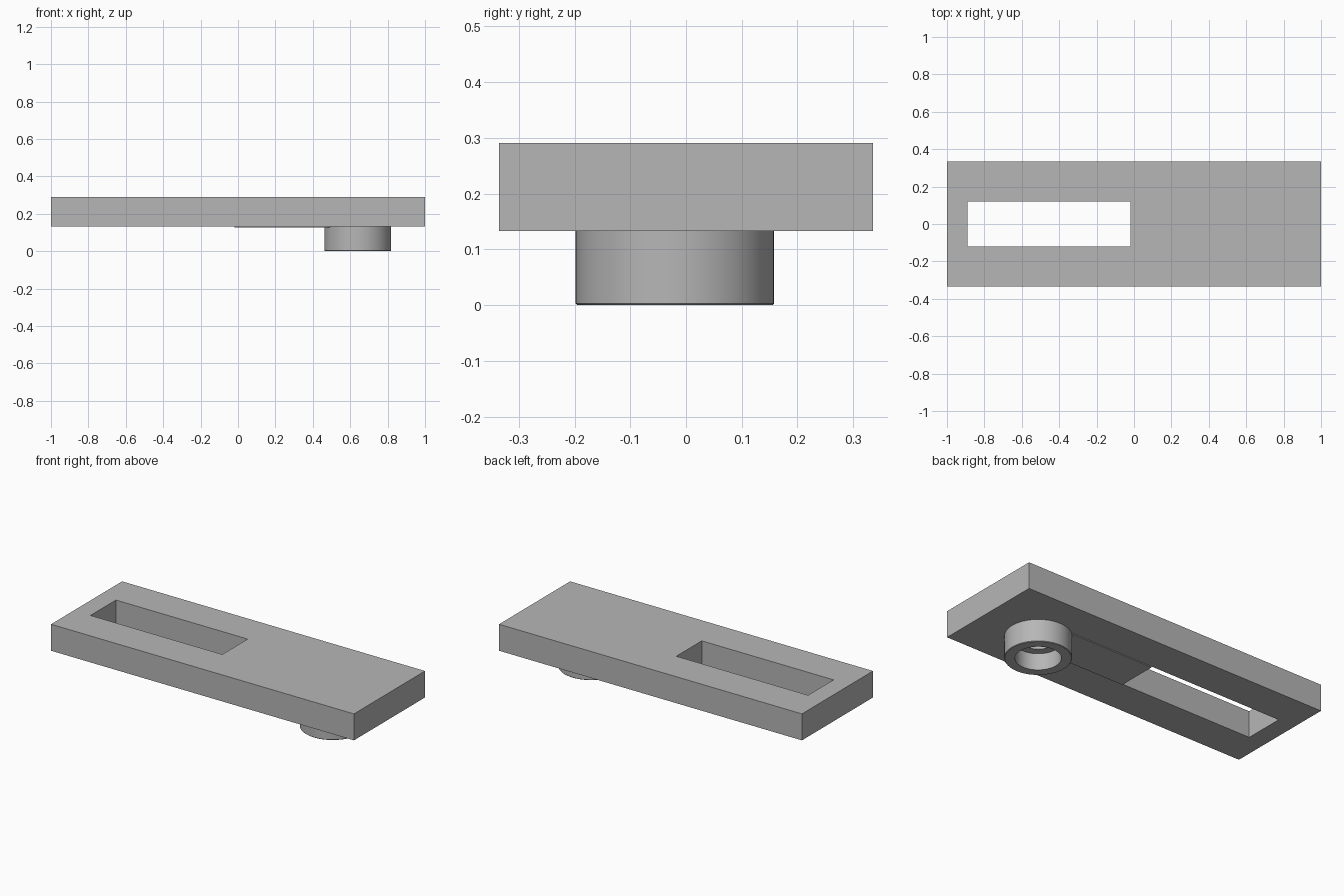
import bpy, bmesh, math
from mathutils import Vector, Matrix

cube = bpy.data.objects.get("Cube")
if cube:
    bpy.data.objects.remove(cube, do_unlink=True)

GREY = (0.47, 0.47, 0.47, 1)
grey = bpy.data.materials.new("plain grey")
grey.use_nodes = True
grey.diffuse_color = GREY
grey.node_tree.nodes["Principled BSDF"].inputs["Base Color"].default_value = GREY

BOTTOM, TOP = 0.133, 0.291
SLOT_X0, SLOT_X1, SLOT_Y = -0.89, -0.02, 0.12


def finish(bm, name):
    bmesh.ops.recalc_face_normals(bm, faces=bm.faces)
    mesh = bpy.data.meshes.new(name)
    bm.to_mesh(mesh)
    bm.free()
    mesh.materials.append(grey)
    obj = bpy.data.objects.new(name, mesh)
    bpy.context.collection.objects.link(obj)
    return obj


def rectangle(bm, x0, x1, y, z):
    corners = ((x0, -y), (x1, -y), (x1, y), (x0, y))
    return [bm.verts.new((px, py, z)) for px, py in corners]


def raise_faces(bm, height):
    result = bmesh.ops.extrude_face_region(bm, geom=bm.faces[:], use_keep_orig=True)
    verts = [g for g in result["geom"] if isinstance(g, bmesh.types.BMVert)]
    bmesh.ops.translate(bm, verts=verts, vec=(0, 0, height))


# Plate: a rectangular frame around the slot, raised to full thickness
bm = bmesh.new()
outer = rectangle(bm, -1, 1, 0.335, BOTTOM)
inner = rectangle(bm, SLOT_X0, SLOT_X1, SLOT_Y, BOTTOM)
for i in range(4):
    j = (i + 1) % 4
    bm.faces.new((outer[i], outer[j], inner[j], inner[i]))
raise_faces(bm, TOP - BOTTOM)
finish(bm, "slotted_plate")

# Thin strip under the plate, running from the slot to the boss
bm = bmesh.new()
bm.faces.new(rectangle(bm, SLOT_X1, 0.53, SLOT_Y, BOTTOM - 0.005))
raise_faces(bm, 0.006)
finish(bm, "underside_strip")

# Round boss with a stepped bore, turned from a profile
profile = [(0.178, BOTTOM), (0.178, 0.003), (0.175, 0), (0.122, 0),
           (0.122, 0.098), (0.075, 0.098), (0.075, BOTTOM)]
bm = bmesh.new()
points = [bm.verts.new((r, 0, z)) for r, z in profile]
edges = [bm.edges.new(pair) for pair in zip(points, points[1:] + points[:1])]
bmesh.ops.spin(bm, geom=points + edges, cent=(0, 0, 0), axis=(0, 0, 1),
               angle=math.tau, steps=64, use_merge=True)
bmesh.ops.remove_doubles(bm, verts=bm.verts, dist=0.0001)
boss = finish(bm, "round_boss")
boss.location = (0.64, -0.02, 0)

bpy.ops.object.select_all(action="DESELECT")
boss.select_set(True)
bpy.context.view_layer.objects.active = boss
bpy.ops.object.shade_smooth_by_angle(angle=math.radians(30))
